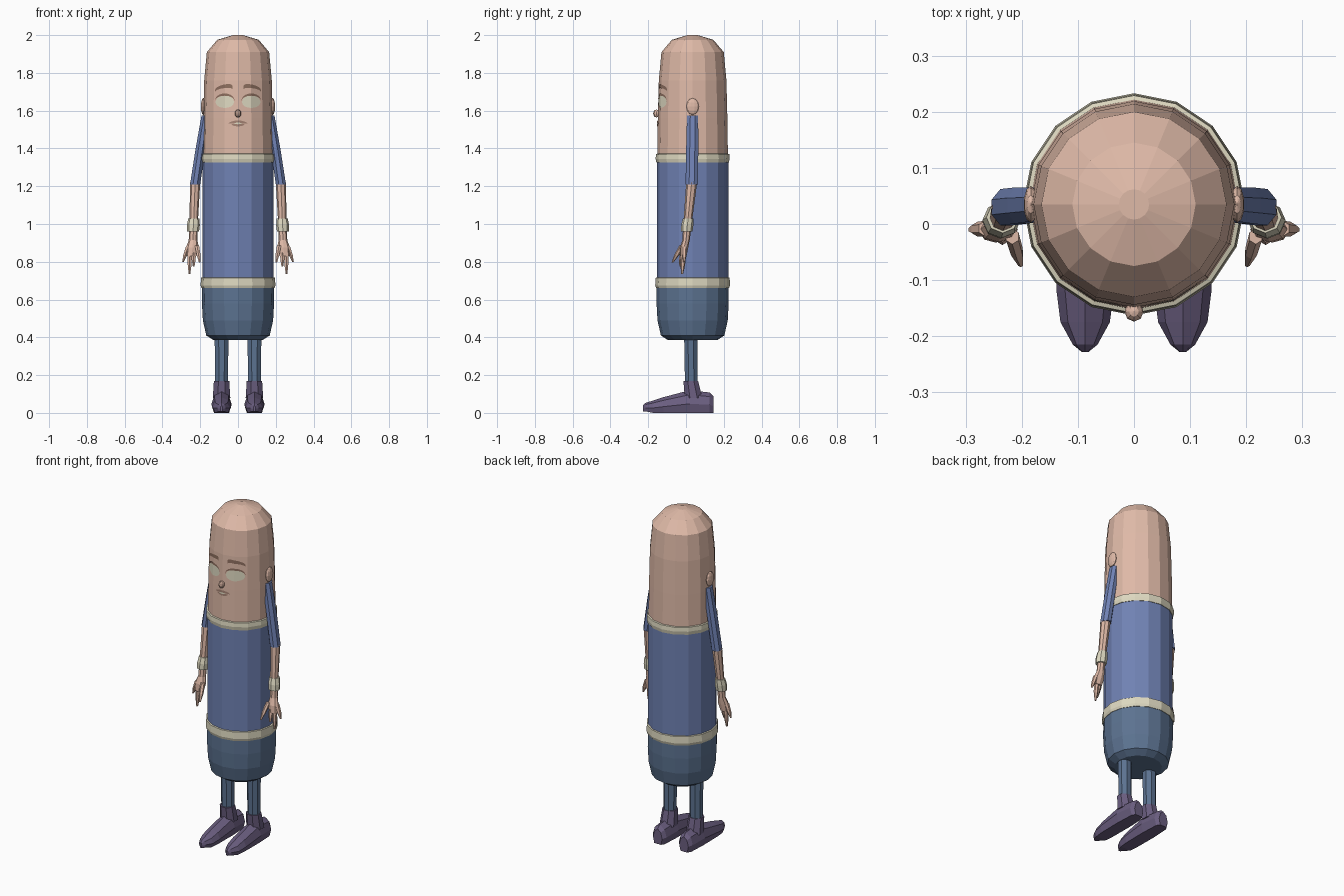
import bpy, bmesh, math

if "Cube" in bpy.data.objects:
    bpy.data.objects.remove(bpy.data.objects["Cube"])

def material(name, rgb):
    m = bpy.data.materials.new(name)
    m.diffuse_color = (*rgb, 1)
    m.use_nodes = True
    m.node_tree.nodes["Principled BSDF"].inputs["Base Color"].default_value = m.diffuse_color
    return m

SKIN = material("skin", (0.74, 0.49, 0.39))
BLUE = material("tunic_blue", (0.162, 0.223, 0.456))
PANTS = material("trouser_blue", (0.107, 0.171, 0.283))
SHOE = material("shoe_purple", (0.145, 0.112, 0.215))
CREAM = material("cream", (0.73, 0.69, 0.53))
BROW = material("brow_brown", (0.27, 0.16, 0.115))
LIP = material("lip_brown", (0.38, 0.23, 0.175))

CY = 0.035      # body axis offset in y
SIDES = 16      # body facets, with one edge straight ahead

def finish(name, bm, mat):
    bmesh.ops.recalc_face_normals(bm, faces=bm.faces)
    me = bpy.data.meshes.new(name)
    bm.to_mesh(me)
    bm.free()
    me.materials.append(mat)
    ob = bpy.data.objects.new(name, me)
    bpy.context.collection.objects.link(ob)
    return ob

def skin_rings(name, mat, rings, closed=False):
    """Join point rings with quads; cap the ends, or loop back if closed."""
    bm = bmesh.new()
    vr = [[bm.verts.new(p) for p in r] for r in rings]
    pairs = list(zip(vr, vr[1:])) + ([(vr[-1], vr[0])] if closed else [])
    for a, b in pairs:
        n = len(a)
        for i in range(n):
            bm.faces.new((a[i], a[(i + 1) % n], b[(i + 1) % n], b[i]))
    if not closed:
        bm.faces.new(vr[0])
        bm.faces.new(vr[-1])
    return finish(name, bm, mat)

def oval(x, y, z, rx, ry, n, turn=0.0):
    return [(x + rx * math.sin(turn + 2 * math.pi * i / n),
             y - ry * math.cos(turn + 2 * math.pi * i / n), z) for i in range(n)]

def lathe(name, mat, profile, closed=False):
    return skin_rings(name, mat, [oval(0, CY, z, r, r, SIDES) for r, z in profile], closed)

def limb(name, mat, stations, side, n=8, turn=0.0):
    return skin_rings(name, mat, [oval(side * x, y, z, rx, ry, n, turn)
                                  for x, y, z, rx, ry in stations])

def ellipsoid(name, mat, loc, size, u=10, v=6):
    bm = bmesh.new()
    bmesh.ops.create_uvsphere(bm, u_segments=u, v_segments=v, radius=1)
    for vert in bm.verts:
        vert.co = [l + c * s for l, c, s in zip(loc, vert.co, size)]
    return finish(name, bm, mat)

# body stack
HEAD = [(0.187, 1.35), (0.184, 1.56), (0.179, 1.76), (0.165, 1.91), (0.11, 1.975), (0.027, 2.0)]
lathe("head", SKIN, HEAD)
lathe("tunic", BLUE, [(0.189, 0.69), (0.189, 1.35)])
lathe("trouser_seat", PANTS, [(0.13, 0.385), (0.168, 0.41), (0.186, 0.49), (0.191, 0.58), (0.19, 0.69)])
lathe("collar_band", CREAM, [(0.18, 1.325), (0.192, 1.325), (0.196, 1.345), (0.194, 1.37), (0.18, 1.375)], True)
lathe("belt_band", CREAM, [(0.18, 0.66), (0.193, 0.66), (0.198, 0.675), (0.196, 0.715), (0.18, 0.72)], True)

# face plates wrapped onto the head facets
def head_y(x, z, lift):
    for (r0, z0), (r1, z1) in zip(HEAD, HEAD[1:]):
        if z0 <= z <= z1:
            r = r0 + (r1 - r0) * (z - z0) / (z1 - z0)
            break
    step = 2 * math.pi / SIDES
    ax = abs(x)
    for k in range(SIDES // 4):
        x0, x1 = r * math.sin(k * step), r * math.sin((k + 1) * step)
        if ax <= x1:
            t = (ax - x0) / (x1 - x0)
            y = r * (math.cos(k * step) * (1 - t) + math.cos((k + 1) * step) * t)
            return CY - y - lift
    return CY - lift

def plate(name, mat, cx, half, bottom, top, lift=0.003, cols=14):
    """Strip of columns; bottom/top give z for t from -1 to 1."""
    bm = bmesh.new()
    prev = None
    for i in range(cols + 1):
        t = -1 + 2 * i / cols
        x = cx + half * t
        pair = [bm.verts.new((x, head_y(x, z, lift), z)) for z in (bottom(t), top(t))]
        if prev:
            bm.faces.new((prev[0], pair[0], pair[1], prev[1]))
        prev = pair
    ob = finish(name, bm, mat)
    if sum(p.normal.y for p in ob.data.polygons) > 0:
        ob.data.flip_normals()

def arc(t):
    return math.sqrt(max(0.0, 1 - t * t))

for side, tag in ((-1, "right"), (1, "left")):
    # eyes, lids and brows
    plate(tag + "_eye", CREAM, side * 0.07, 0.05,
          lambda t: 1.645 - 0.03 * arc(t), lambda t: 1.645 + 0.035 * arc(t))
    plate(tag + "_eyelid", BROW, side * 0.07, 0.054,
          lambda t: 1.648 + 0.031 * arc(t), lambda t: 1.65 + 0.041 * arc(t), 0.005)
    plate(tag + "_eyebrow", BROW, side * 0.075, 0.046,
          lambda t: 1.707 + 0.012 * arc(t) - 0.006 * t * side,
          lambda t: 1.722 + 0.016 * arc(t) - 0.01 * t * side)
    # ear
    ellipsoid(tag + "_ear", SKIN, (side * 0.184, CY, 1.622), (0.013, 0.033, 0.044))

    # arm, from sleeve down to the fingers
    limb(tag + "_sleeve", BLUE, [(0.17, 0.035, 1.575, 0.025, 0.032),
                                 (0.2, 0.033, 1.39, 0.028, 0.035),
                                 (0.227, 0.03, 1.21, 0.029, 0.035)], side, 8, math.pi / 8)
    limb(tag + "_forearm", SKIN, [(0.227, 0.03, 1.22, 0.027, 0.029),
                                  (0.235, 0.008, 1.0, 0.022, 0.022),
                                  (0.238, 0.0, 0.915, 0.023, 0.02)], side)
    limb(tag + "_wristband", CREAM, [(0.234, 0.012, 1.03, 0.029, 0.028),
                                     (0.236, 0.007, 0.995, 0.034, 0.032),
                                     (0.238, 0.004, 0.96, 0.032, 0.03)], side)
    limb(tag + "_palm", SKIN, [(0.238, 0.0, 0.915, 0.023, 0.019),
                               (0.241, -0.01, 0.875, 0.034, 0.022),
                               (0.247, -0.015, 0.83, 0.028, 0.018)], side)
    fingers = [("outer_finger", (0.265, -0.008, 0.88), (0.291, -0.01, 0.8)),
               ("middle_finger", (0.255, -0.014, 0.85), (0.257, -0.02, 0.735)),
               ("inner_finger", (0.234, -0.018, 0.85), (0.235, -0.03, 0.775)),
               ("thumb", (0.217, -0.022, 0.885), (0.202, -0.072, 0.795))]
    for fname, a, b in fingers:
        mid = [p * 0.45 + q * 0.55 for p, q in zip(a, b)]
        limb(tag + "_" + fname, SKIN, [(*a, 0.013, 0.014), (*mid, 0.012, 0.013),
                                       (*b, 0.005, 0.005)], side, 6)

    # leg and shoe
    limb(tag + "_leg", PANTS, [(0.087, 0.025, 0.42, 0.04, 0.038),
                               (0.087, 0.028, 0.14, 0.036, 0.036)], side, 8, math.pi / 8)
    limb(tag + "_shoe_ankle", SHOE, [(0.087, 0.025, 0.17, 0.044, 0.042),
                                     (0.087, 0.04, 0.08, 0.05, 0.05)], side, 8, math.pi / 8)
    # shoe sections from heel to toe: y, half width, height
    sections = [(0.145, 0.03, 0.09), (0.125, 0.046, 0.108), (0.02, 0.053, 0.12),
                (-0.12, 0.051, 0.083), (-0.175, 0.044, 0.065), (-0.215, 0.022, 0.045),
                (-0.228, 0.006, 0.032)]
    outline = [(-0.75, 0), (-1, 0.4), (-0.7, 0.8), (0, 1), (0.7, 0.8), (1, 0.4), (0.75, 0)]
    skin_rings(tag + "_shoe", SHOE,
               [[(side * 0.087 + w * u, y, h * v + (0.008 if y < -0.2 else 0)) for u, v in outline]
                for y, w, h in sections])

# nose and mouth
ellipsoid("nose", SKIN, (0, -0.156, 1.585), (0.017, 0.018, 0.021), 8, 6)
plate("upper_lip", LIP, 0, 0.05, lambda t: 1.533,
      lambda t: 1.533 + 0.018 * (1 - abs(t)) ** 0.6 - 0.004 * max(0, 1 - 5 * abs(t)), 0.003, 16)
plate("lower_lip", LIP, 0, 0.036, lambda t: 1.53 - 0.013 * arc(t), lambda t: 1.53, 0.003, 16)
plate("teeth", CREAM, 0, 0.02, lambda t: 1.532 - 0.004 * arc(t), lambda t: 1.532 + 0.005 * arc(t), 0.005, 12)
